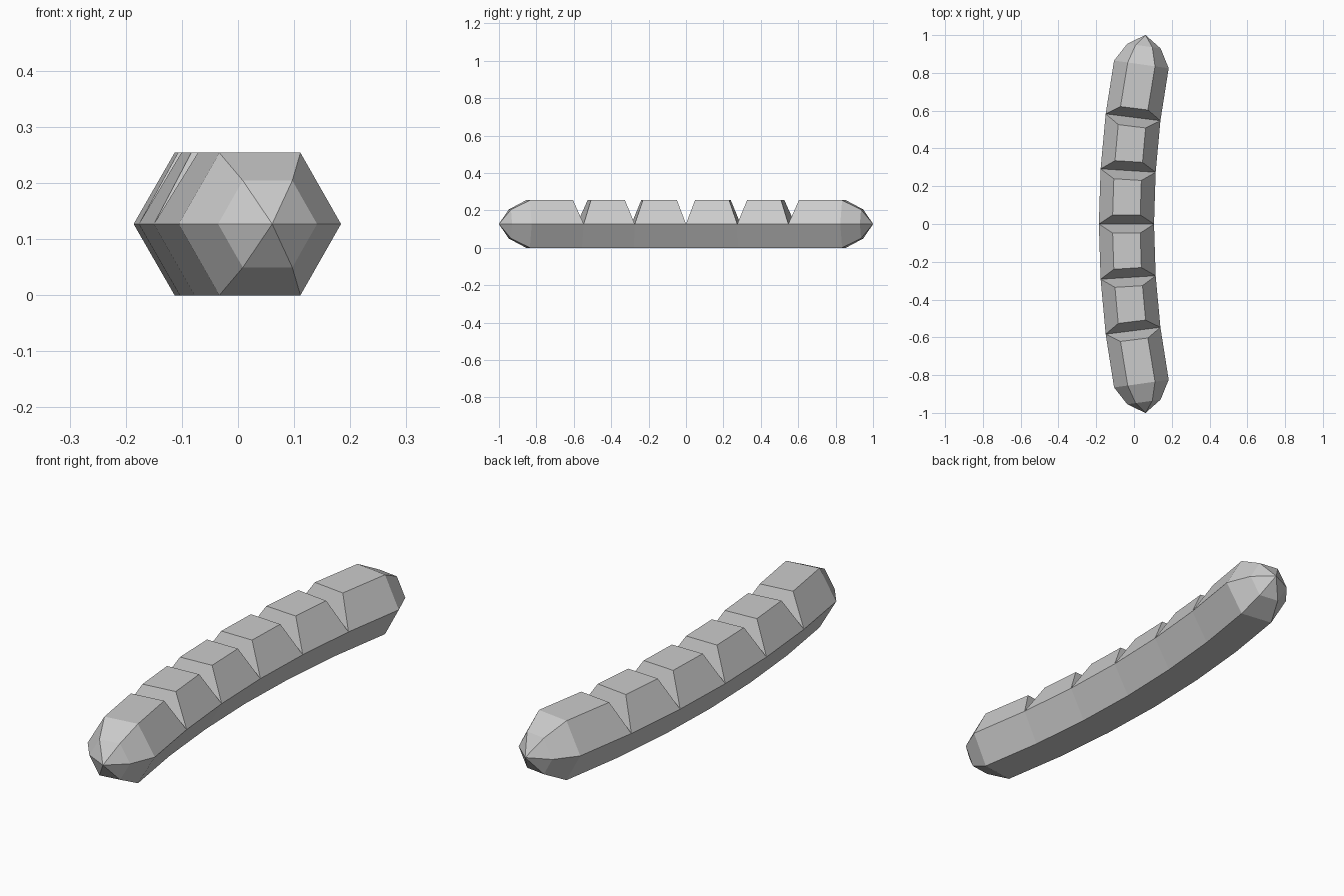
import bpy, bmesh, math
from mathutils import Vector

cube = bpy.data.objects.get("Cube")
if cube:
    bpy.data.objects.remove(cube)

HALF_W, HALF_H = 0.146, 0.127   # hexagonal cross-section
NOTCH = 0.048                   # half the width of a notch at the top

# Joints of the bent centre line: (x, y, turn from the y axis)
half = [(-0.031, 0.283, 0.062), (-0.005, 0.565, 0.124), (0.039, 0.845, 0.14)]
joints = [(x, -y, -a) for x, y, a in reversed(half)] + [(-0.04, 0, 0)] + half


def place(joint, across, up, along=0.0):
    """Point given in the tilted frame of a joint."""
    x, y, a = joint
    return Vector((x + across * math.cos(a) + along * math.sin(a),
                   y - across * math.sin(a) + along * math.cos(a),
                   HALF_H + up))


def hexagon(joint, scale=1.0, along=0.0):
    """Side, upper pair, side, lower pair, in order around the section."""
    w, h = HALF_W * scale, HALF_H * scale
    section = [(w, 0), (w / 2, h), (-w / 2, h), (-w, 0), (-w / 2, -h), (w / 2, -h)]
    return [bm.verts.new(place(joint, u, v, along)) for u, v in section]


def bridge(a, b, sides):
    for i in sides:
        j = (i + 1) % 6
        bm.faces.new((a[i], a[j], b[j], b[i]))


bm = bmesh.new()
rings = [hexagon(j) for j in joints]
last = len(joints) - 1

# Body segments: unbroken underside, upper half cut by V notches
for k in range(last):
    start, end = list(rings[k]), list(rings[k + 1])
    for ring, n, sign in ((start, k, 1), (end, k + 1, -1)):
        if 0 < n < last:
            for i, u in ((1, HALF_W / 2), (2, -HALF_W / 2)):
                ring[i] = bm.verts.new(place(joints[n], u, HALF_H, sign * NOTCH))
            bm.faces.new(ring[:4])
    bridge(start, end, range(6))

# Rounded, faceted ends
for n, sign in ((0, -1), (last, 1)):
    inner = hexagon(joints[n], 0.61, sign * 0.098)
    tip = bm.verts.new(place(joints[n], 0, 0, sign * 0.157))
    bridge(rings[n], inner, range(6))
    for i in range(6):
        bm.faces.new((inner[i], inner[(i + 1) % 6], tip))

# Drop the unused upper corners at the notches and face everything outward
loose = [v for v in bm.verts if not v.link_faces]
bmesh.ops.delete(bm, geom=loose, context='VERTS')
bmesh.ops.recalc_face_normals(bm, faces=bm.faces)
for face in bm.faces:
    face.smooth = False

mesh = bpy.data.meshes.new("notched_bar")
bm.to_mesh(mesh)
bm.free()
bar = bpy.data.objects.new("notched_bar", mesh)
bpy.context.collection.objects.link(bar)

# Plain grey
grey = bpy.data.materials.new("light_grey")
grey.use_nodes = True
colour = (0.6, 0.6, 0.6, 1)
grey.diffuse_color = colour
grey.node_tree.nodes["Principled BSDF"].inputs["Base Color"].default_value = colour
mesh.materials.append(grey)
